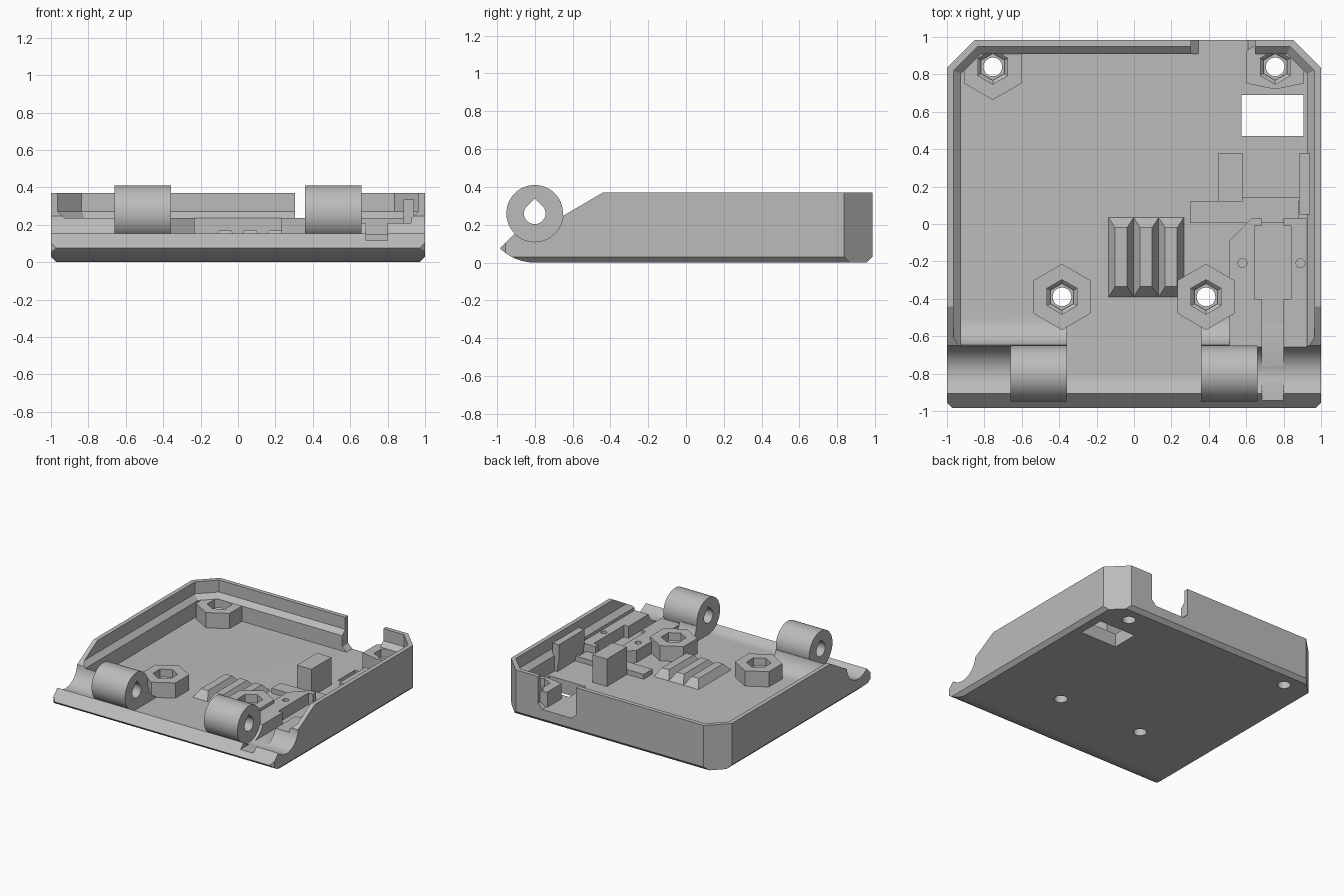
import bpy, bmesh, math
from math import sin, cos, pi, radians

if "Cube" in bpy.data.objects:
    bpy.data.objects.remove(bpy.data.objects["Cube"])

grey = bpy.data.materials.new("plain_grey")
grey.use_nodes = True
GREY = (0.5, 0.5, 0.5, 1)
grey.diffuse_color = GREY
grey.node_tree.nodes["Principled BSDF"].inputs["Base Color"].default_value = GREY

FLOOR, RIM, STEP = 0.11, 0.37, 0.235
PIVOT = (-0.8, 0.26)


def place(axis, a, p):
    return {"x": (a, p[0], p[1]), "y": (p[0], a, p[1]), "z": (p[0], p[1], a)}[axis]


def loft(name, axis, sections):
    """Solid through matching outlines; sections are (position, points)."""
    bm = bmesh.new()
    rings = [[bm.verts.new(place(axis, a, p)) for p in pts] for a, pts in sections]
    n = len(rings[0])
    for r, s in zip(rings, rings[1:]):
        for i in range(n):
            j = (i + 1) % n
            bm.faces.new((r[i], r[j], s[j], s[i]))
    bm.faces.new(rings[0])
    bm.faces.new(rings[-1])
    bmesh.ops.recalc_face_normals(bm, faces=bm.faces)
    me = bpy.data.meshes.new(name)
    bm.to_mesh(me)
    bm.free()
    me.materials.append(grey)
    ob = bpy.data.objects.new(name, me)
    bpy.context.collection.objects.link(ob)
    return ob


def prism(name, axis, pts, lo, hi):
    return loft(name, axis, [(lo, pts), (hi, pts)])


def rect(x0, x1, y0, y1):
    return [(x0, y0), (x1, y0), (x1, y1), (x0, y1)]


def arc(c, r, a0, a1, n):
    return [(c[0] + r * cos(radians(a0 + (a1 - a0) * i / n)),
             c[1] + r * sin(radians(a0 + (a1 - a0) * i / n))) for i in range(n + 1)]


def circle(c, r, n=32):
    return arc(c, r, 0, 360, n)[:-1]


def hexagon(c, apothem):
    return arc(c, apothem / cos(pi / 6), 30, 390, 6)[:-1]


def boolean(ob, tool, op="DIFFERENCE", keep=False):
    mod = ob.modifiers.new("cut", "BOOLEAN")
    mod.operation, mod.solver, mod.object = op, "EXACT", tool
    bpy.context.view_layer.objects.active = ob
    bpy.ops.object.modifier_apply(modifier=mod.name)
    if not keep:
        bpy.data.objects.remove(tool)


def plan(d, front=-0.985, nick=0.03):
    """Tray outline seen from above, inset by d, with clipped back corners."""
    k = 0.414 * d
    half = [(1 - d - nick, front), (1 - d, front + nick), (1 - d, 0.835 - k), (0.85 - k, 0.985 - d)]
    return half + [(-x, y) for x, y in reversed(half)]


# Tray body: side profile with rounded nose and hinge scoop, trimmed to the outline
side = (arc(PIVOT, 0.26, 225, 270, 12) + [(0.955, 0), (0.985, 0.03), (0.985, RIM), (-0.44, RIM)]
        + arc(PIVOT, 0.15, 355, 225, 32))
body = prism("tray_body", "x", side, -1, 1)
boolean(body, prism("t", "z", plan(0), -0.1, 0.6), "INTERSECT")
boolean(body, prism("t", "y", [(-0.97, 0), (0.97, 0), (1, 0.03), (1, 0.6), (-1, 0.6), (-1, 0.03)],
                    -1.2, 1.2), "INTERSECT")

# Cavity: thin upper wall, chamfered step, thicker lower wall
low, high = plan(0.075, -1.2), plan(0.035, -1.2)
boolean(body, loft("t", "z", [(STEP, low), (0.272, high), (0.6, high)]))
ramp = arc((-0.5, 0.26), 0.15, 180, 270, 12)
well = prism("t", "x", ramp + [(1.2, FLOOR), (1.2, 0.3), (-0.65, 0.3)], -0.95, 0.95)
boolean(well, prism("t", "z", low, 0, 0.6), "INTERSECT")
boolean(body, well)
boolean(body, prism("t", "z", rect(-0.357, 0.357, -0.8, -0.4), FLOOR, 0.6))
boolean(body, prism("t", "z", rect(0.51, 0.925, -0.75, -0.4), 0.21, 0.5))

# Gap in the back wall, with clipped lower corners
boolean(body, prism("t", "y", [(0.345, FLOOR), (0.61, FLOOR), (0.65, 0.15), (0.65, 0.5),
                               (0.305, 0.5), (0.305, 0.15)], 0.88, 1.2))
# Floor window
boolean(body, prism("t", "z", rect(0.575, 0.905, 0.47, 0.69), -0.1, 0.2))

# Screw bosses with nut pockets and through holes
bosses = {"back_right_boss": (-0.755, 0.84), "back_left_boss": (0.755, 0.84),
          "front_right_boss": (-0.385, -0.39), "front_left_boss": (0.385, -0.39)}
parts = [body]
for name, c in bosses.items():
    outline = hexagon(c, 0.153)
    if name == "back_left_boss":
        outline = [(x, max(y, 0.72)) for x, y in outline]
    boss = prism(name, "z", outline, 0.09, STEP)
    boolean(boss, prism("t", "z", plan(0.02), -0.1, 0.6), "INTERSECT")
    nut, narrow = hexagon(c, 0.08), hexagon(c, 0.062)
    boolean(boss, loft("t", "z", [(0.125, narrow), (0.15, narrow), (0.17, nut), (0.5, nut)]))
    hole = prism("t", "z", circle(c, 0.05), -0.1, 0.4)
    boolean(body, hole, keep=True)
    boolean(boss, hole)
    parts.append(boss)

# Hinge barrels with teardrop bores
bore = arc(PIVOT, 0.057, 150, 390, 24) + [(PIVOT[0], 0.34)]
for name, x0, x1 in (("right_hinge_barrel", -0.66, -0.357), ("left_hinge_barrel", 0.357, 0.66)):
    barrel = prism(name, "x", circle(PIVOT, 0.15, 64), x0, x1)
    boolean(barrel, prism("t", "x", bore, x0 - 0.1, x1 + 0.1))
    parts.append(barrel)

# Latch block with sliding groove and peg holes
latch = prism("latch_block", "z", [(0.51, -0.645), (0.935, -0.645), (0.935, 0.03),
                                   (0.63, 0.03), (0.51, -0.09)], 0.09, 0.21)
groove = prism("t", "z", rect(0.685, 0.8, -1.2, 0.2), 0.115, 0.5)
boolean(body, prism("t", "z", rect(0.685, 0.8, -1.2, -0.4), 0.115, 0.5))
boolean(latch, groove)
boolean(latch, prism("t", "z", rect(0.645, 0.84, -0.4, -0.01), 0.115, 0.5))
for x in (0.58, 0.89):
    boolean(latch, prism("t", "z", circle((x, -0.21), 0.024, 16), 0.12, 0.5))
parts.append(latch)

# Three tapered cable ribs
for i, x in enumerate((-0.069, 0.065, 0.199)):
    parts.append(loft("cable_rib_%d" % (i + 1), "z", [
        (0.1, rect(x - 0.067, x + 0.067, -0.39, 0.035)),
        (FLOOR, rect(x - 0.067, x + 0.067, -0.39, 0.035)),
        (0.17, rect(x - 0.032, x + 0.032, -0.335, -0.02))]))

# Board supports
parts.append(prism("support_strip", "z", rect(0.3, 0.88, 0.005, 0.12), 0.09, 0.15))
parts.append(prism("support_post", "z", rect(0.45, 0.58, 0.12, 0.38), 0.09, 0.335))
parts.append(prism("support_ledge", "z", rect(0.58, 0.905, 0.12, 0.145), 0.09, 0.15))
parts.append(prism("side_rail", "y", [(0.885, 0.21), (0.905, 0.09), (0.94, 0.09),
                                     (0.94, 0.335), (0.885, 0.335)], 0.05, 0.38))

# Smooth round surfaces, keep edges crisp
bpy.ops.object.select_all(action="DESELECT")
for ob in parts:
    ob.select_set(True)
bpy.context.view_layer.objects.active = body
bpy.ops.object.shade_smooth_by_angle(angle=radians(25))
